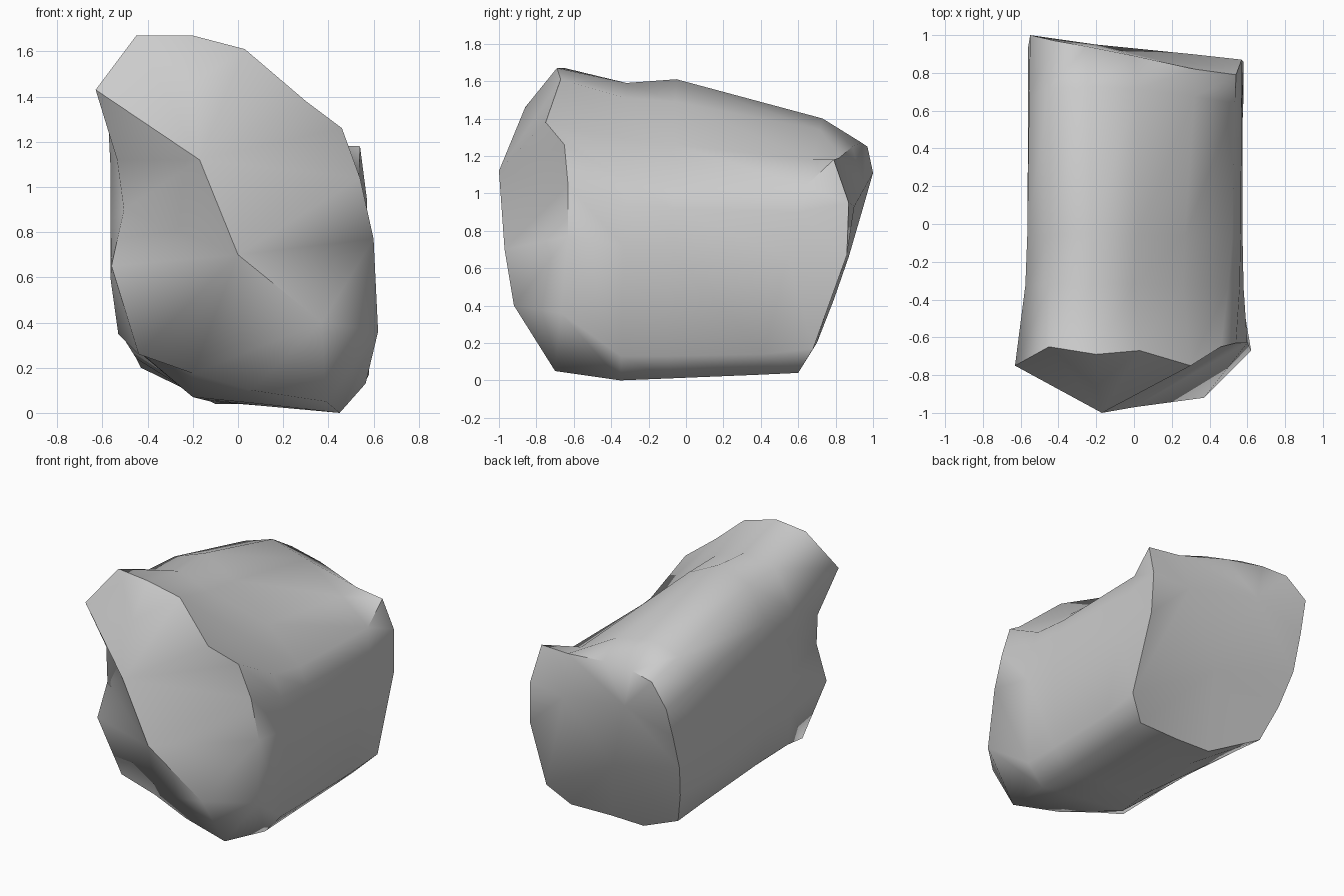
import bpy, bmesh

# Boulder cross-sections, clockwise from upper left, 16 points each
front = [(-.63, -.75, 1.43), (-.45, -.65, 1.67), (-.2, -.69, 1.67), (.03, -.67, 1.61),
         (.3, -.75, 1.38), (.46, -.65, 1.26), (.54, -.63, 1.04), (.6, -.63, .77),
         (.62, -.67, .36), (.39, -.7, .05), (.06, -.65, .1), (-.2, -.61, .175),
         (-.44, -.63, .26), (-.56, -.72, .65), (-.505, -.69, .9), (-.535, -.66, 1.12)]
back = [(-.55, 1.0, 1.11), (-.42, .97, 1.25), (-.25, .94, 1.27), (0, .89, 1.25),
        (.32, .82, 1.19), (.54, .79, 1.18), (.57, .87, .95), (.58, .86, .67),
        (.58, .68, .17), (.45, .6, .04), (.15, .59, .04), (-.1, .6, .04),
        (-.43, .7, .2), (-.51, .79, .43), (-.56, .87, .66), (-.56, .94, .9)]


def tilted(y0, tilt, pts):
    """Cross-section whose plane leans backward with height."""
    return [(x, y0 + tilt * z, z) for x, z in pts]


mid_front = tilted(-.35, .02, [
    (-.575, 1.3), (-.45, 1.54), (-.22, 1.59), (0, 1.51), (.26, 1.29), (.5, 1.08),
    (.56, .94), (.58, .72), (.565, .13), (.45, 0), (.1, .04), (-.2, .07),
    (-.53, .35), (-.565, .6), (-.565, .85), (-.565, 1.1)])
mid_back = tilted(-.1, .03, [
    (-.565, 1.3), (-.44, 1.53), (-.22, 1.61), (.02, 1.49), (.27, 1.26), (.52, 1.04),
    (.565, .92), (.575, .7), (.565, .13), (.45, .01), (.12, .03), (-.16, .06),
    (-.5, .32), (-.565, .6), (-.565, .85), (-.565, 1.1)])
rear = tilted(.38, .25, [
    (-.555, 1.17), (-.45, 1.34), (-.25, 1.4), (.02, 1.34), (.32, 1.18), (.535, 1.04),
    (.57, .9), (.575, .66), (.565, .14), (.45, .03), (.13, .04), (-.12, .05),
    (-.45, .24), (-.53, .45), (-.56, .67), (-.56, .93)])

bm = bmesh.new()
n = len(front)


def cap(ring, hubs, order):
    """Close a rim onto a few raised hub points; order names the hub per rim edge."""
    h = [bm.verts.new(p) for p in hubs]
    for i, k in enumerate(order):
        j = (i + 1) % n
        m = order[j]
        bm.faces.new((ring[i], ring[j], h[k]))
        if m != k:
            bm.faces.new((ring[j], h[m], h[k]))
    return h


# Loft the sides
rings = [[bm.verts.new(p) for p in r] for r in (front, mid_front, mid_back, rear, back)]
for a, b in zip(rings, rings[1:]):
    for i in range(n):
        j = (i + 1) % n
        bm.faces.new((a[i], a[j], b[j], b[i]))

# Bulging front face: brow, nose tip and the ridge running down to the right
cap(rings[0], [(-.2, -.86, 1.46), (-.17, -1.0, 1.12), (0, -.97, .7), (.37, -.92, .4)],
    [1, 0, 0, 1, 1, 1, 2, 3, 3, 3, 3, 2, 2, 2, 1, 1])
# Nearly flat back face
bm.faces.new(cap(rings[-1], [(-.2, .95, 1.02), (.3, .9, .93), (0, .79, .5)],
                 [0, 0, 0, 0, 1, 1, 1, 1, 2, 2, 2, 2, 2, 2, 0, 0]))

bmesh.ops.recalc_face_normals(bm, faces=bm.faces)
mesh = bpy.data.meshes.new("boulder")
bm.to_mesh(mesh)
bm.free()
boulder = bpy.data.objects.new("boulder", mesh)
bpy.context.collection.objects.link(boulder)

# Smooth sides with crisp end rims
bpy.context.view_layer.objects.active = boulder
boulder.select_set(True)
bpy.ops.object.shade_smooth_by_angle(angle=0.96)
